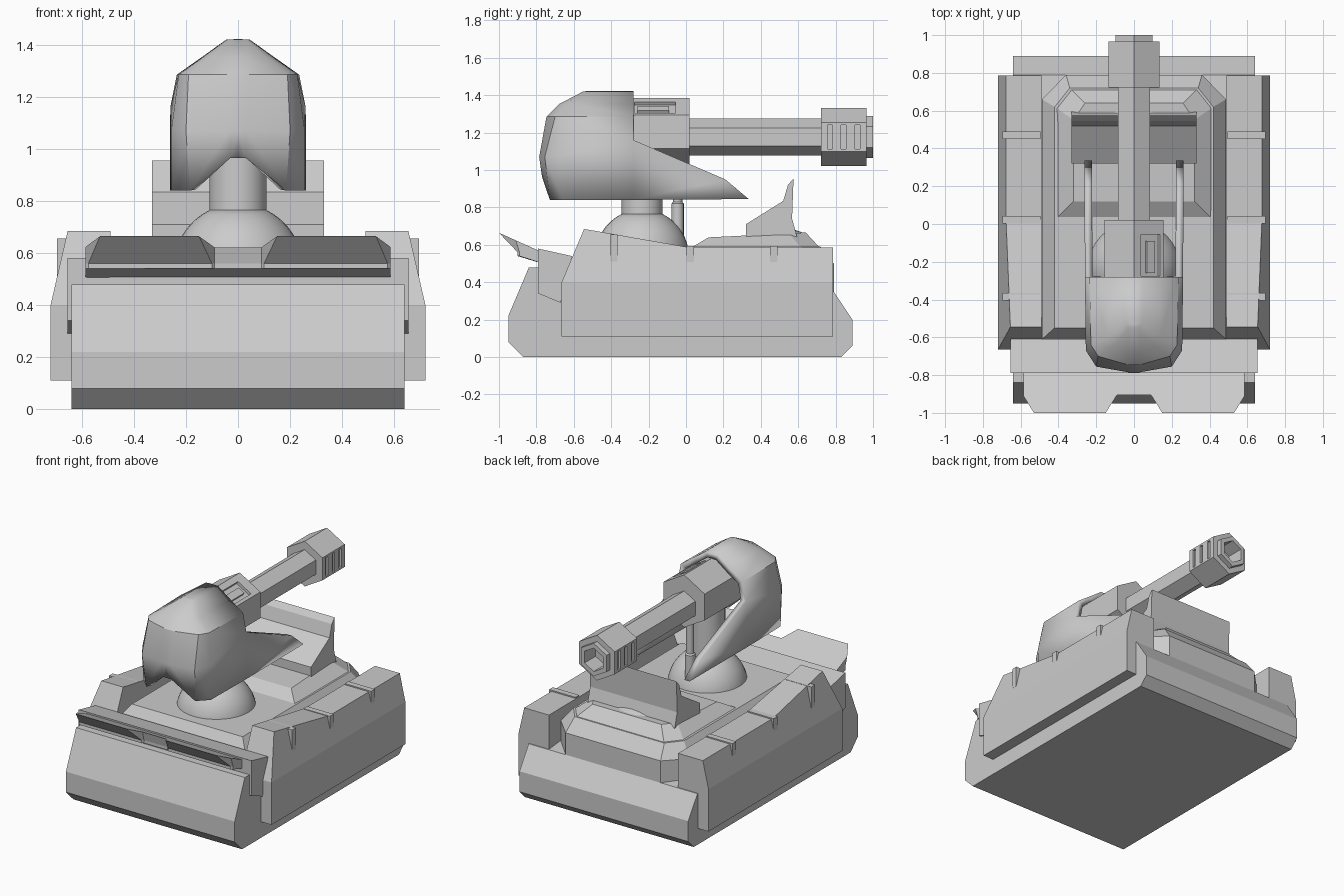
import bpy, bmesh
from math import sin, cos, pi, radians

if "Cube" in bpy.data.objects:
    bpy.data.objects.remove(bpy.data.objects["Cube"])


def finish(name, bm, smooth=False):
    me = bpy.data.meshes.new(name)
    bm.to_mesh(me)
    bm.free()
    ob = bpy.data.objects.new(name, me)
    bpy.context.collection.objects.link(ob)
    if smooth:
        bpy.context.view_layer.objects.active = ob
        ob.select_set(True)
        bpy.ops.object.shade_smooth_by_angle(angle=radians(32))
        ob.select_set(False)
    return ob


def loft(name, rings, smooth=False, bisect_z=None):
    """Skin a stack of equal-length rings and cap both ends."""
    bm = bmesh.new()
    vs = [[bm.verts.new(p) for p in r] for r in rings]
    n = len(rings[0])
    for a, b in zip(vs, vs[1:]):
        for i in range(n):
            j = (i + 1) % n
            bm.faces.new((a[i], a[j], b[j], b[i]))
    bm.faces.new(vs[0])
    bm.faces.new(vs[-1])
    if bisect_z is not None:
        geom = bm.verts[:] + bm.edges[:] + bm.faces[:]
        bmesh.ops.bisect_plane(bm, geom=geom, plane_co=(0, 0, bisect_z), plane_no=(0, 0, 1))
        for v in bm.verts:
            if abs(v.co.x) > 0.6:       # lean the upper outer wall inwards
                s = 1 if v.co.x > 0 else -1
                v.co.x = s * (0.72 - 0.23 * max(0, v.co.z - bisect_z))
    bmesh.ops.recalc_face_normals(bm, faces=bm.faces)
    return finish(name, bm, smooth)


def prism(name, profile, x0, x1, **kw):
    return loft(name, [[(x, y, z) for y, z in profile] for x in (x0, x1)], **kw)


def hexring(r, y, z):
    return [(r * sin(i * pi / 3), y, z + r * cos(i * pi / 3)) for i in range(6)]


def roundbar(name, y, stations, n=32):
    return loft(name, [[(r * cos(2 * pi * i / n), y + r * sin(2 * pi * i / n), z)
                        for i in range(n)] for r, z in stations], smooth=True)


def boxes(name, items):
    """Join several boxes: (centre, size) each."""
    bm = bmesh.new()
    for c, s in items:
        for v in bmesh.ops.create_cube(bm, size=1)["verts"]:
            v.co = [c[k] + v.co[k] * s[k] for k in range(3)]
    return finish(name, bm)


def cut(ob, cutter):
    cutter.hide_render = True
    cutter.hide_viewport = False
    cutter.display_type = 'WIRE'
    m = ob.modifiers.new("cut", 'BOOLEAN')
    m.operation = 'DIFFERENCE'
    m.solver = 'EXACT'
    m.object = cutter


# lower hull
prism("lower_hull", [(-.87, 0), (.83, 0), (.89, .06), (.89, .20), (.79, .35),
                     (-.60, .48), (-.84, .48), (-.95, .22), (-.95, .08)], -.64, .64)

# upper hull with bevelled rim, and raised rear roof


def plan(w, y0, y1, wc, y2, zf):
    return [(x, y, zf(y)) for x, y in
            [(-w, y0), (w, y0), (w, y1), (wc, y2), (-wc, y2), (-w, y1)]]


loft("upper_hull", [plan(.487, -.61, .66, .36, .79, lambda y: .30),
                    plan(.487, -.61, .66, .36, .79, lambda y: .50),
                    plan(.42, -.55, .62, .34, .72, lambda y: .59)])
loft("rear_roof", [plan(.42, .02, .62, .34, .72, lambda y: .58),
                   plan(.32, .12, .55, .26, .64, lambda y: .64 + .05 * (y - .12))])

# rear spoiler
prism("rear_spoiler", [(.32, .62), (.32, .71), (.52, .835), (.545, .92), (.575, .955),
                       (.567, .74), (.60, .62)], -.33, .33)

# domed bump behind the spoiler
bm = bmesh.new()
bmesh.ops.create_uvsphere(bm, u_segments=24, v_segments=12, radius=1)
for v in bm.verts:
    v.co = (v.co.x * .2, .5 + v.co.y * .16, .62 + v.co.z * .07)
finish("roof_bump", bm, True)

# side skirts with straps
skirt = [(-.665, .11), (.785, .11), (.785, .585), (.025, .585), (-.545, .685), (-.665, .40)]
for s, side in ((1, "right"), (-1, "left")):
    prism(side + "_skirt", skirt, s * .49, s * .72, bisect_z=.4)
    boxes(side + "_skirt_straps", [((s * .595, y, (z0 + z1) / 2), (.20, .04, z1 - z0))
                                   for y, z0, z1 in ((-.385, .51, .655), (.022, .49, .593),
                                                     (.47, .49, .593))])

# front crossbar and notched splash flap
prism("front_crossbar", [(-.79, .34), (-.67, .29), (-.61, .54), (-.79, .58)], -.655, .655)
half_top = [(.09, -.905), (.15, -1), (.53, -1), (.585, -.91), (.585, -.72)]
half_low = [(.09, -.89), (.10, -.90), (.575, -.90), (.585, -.89), (.585, -.72)]


def flap_ring(half, zf):
    full = half + [(-x, y) for x, y in reversed(half)]
    return [(x, y, zf(y)) for x, y in full]


loft("front_flap", [flap_ring(half_low, lambda y: .485 if y > -.8 else .54),
                    flap_ring(half_low, lambda y: .53 if y > -.8 else .56),
                    flap_ring(half_top, lambda y: .57 + .45 * (-.79 - y))])

# turret ring dome, neck and hydraulic rod
roundbar("turret_dome", -.235, [(.25 * cos(a), .54 + .25 * sin(a))
                                for a in [radians(8 * k) for k in range(9)]])
roundbar("turret_neck", -.235, [(.11, .70), (.11, 1.12)])
roundbar("elevation_rod", -.045, [(.033, .58), (.033, .82), (.025, .83), (.025, 1.08)], 16)

# turret shell: half grid from rear edge to front centre, bottom to top
rows = [
    [(.26, -.28, .84), (.255, -.66, .84), (.185, -.728, .84), (.03, -.77, .965), (0, -.77, .965)],
    [(.26, -.28, 1.16), (.255, -.67, 1.08), (.20, -.755, 1.07), (.03, -.785, 1.07), (0, -.785, 1.07)],
    [(.235, -.28, 1.285), (.228, -.64, 1.285), (.19, -.70, 1.285), (.03, -.746, 1.285), (0, -.746, 1.285)],
    [(.14, -.28, 1.352), (.135, -.60, 1.352), (.11, -.65, 1.352), (.03, -.68, 1.352), (0, -.68, 1.352)],
    [(.045, -.28, 1.42), (.045, -.50, 1.42), (.04, -.53, 1.42), (.03, -.55, 1.42), (0, -.55, 1.42)],
    [(0, -.28, 1.422), (0, -.50, 1.422), (0, -.53, 1.422), (0, -.55, 1.42), (0, -.55, 1.42)],
]
bm = bmesh.new()
g = [[bm.verts.new(p) for p in r] for r in rows]
for a, b in zip(g, g[1:]):
    for i in range(4):
        bm.faces.new((a[i], b[i], b[i + 1], a[i + 1]))
# long cheek prong
tip = [bm.verts.new(p) for p in ((.262, .335, .845), (.262, .21, .95))]
bm.faces.new((g[0][0], tip[0], tip[1], g[1][0]))
bmesh.ops.remove_doubles(bm, verts=bm.verts, dist=.001)
shell = finish("turret_shell", bm, True)
mir = shell.modifiers.new("mirror", 'MIRROR')
mir.use_clip = True
sol = shell.modifiers.new("thickness", 'SOLIDIFY')
sol.thickness = .04
sol.offset = -1

# gun mantlet with recessed hatch on its upper right face
mantlet = loft("gun_mantlet", [hexring(.18, -.60, 1.205), hexring(.18, .02, 1.205)])
hatch = boxes("hatch_cutter", [((0, 0, 0), (.115, .22, .04))])
hatch.location = (.088, -.165, 1.335)
hatch.rotation_euler = (0, radians(30), 0)
cut(mantlet, hatch)
handle = boxes("hatch_panel", [((0, 0, 0), (.05, .17, .02))])
handle.location = (.085, -.175, 1.322)
handle.rotation_euler = (0, radians(30), 0)

# barrel and slotted muzzle brake with hexagonal bore
loft("gun_barrel", [hexring(.098, -.1, 1.177), hexring(.098, .75, 1.177)])
muzzle = loft("muzzle_brake", [hexring(r, y, 1.177) for r, y in
                               ((.155, .722), (.155, .965), (.113, .965), (.113, 1.0),
                                (.08, 1.0), (.08, .88))])
cut(muzzle, boxes("muzzle_slot_cutter", [((s * .135, y, 1.177), (.03, .026, .13))
                                         for s in (-1, 1) for y in (.77, .843, .916)]))
